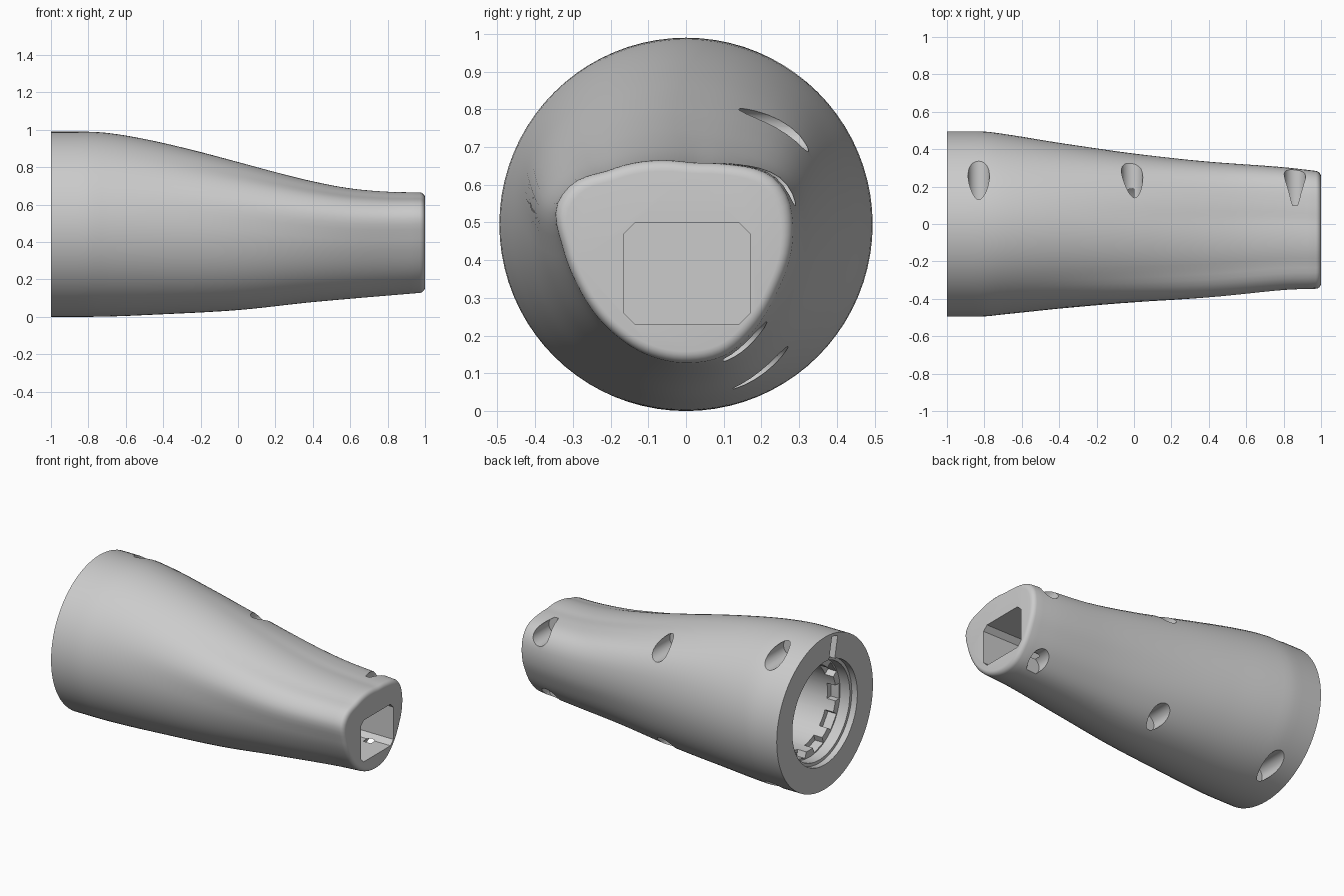
import bpy, bmesh, math
from mathutils import Matrix, Vector

if "Cube" in bpy.data.objects:
    bpy.data.objects.remove(bpy.data.objects["Cube"])

grey = bpy.data.materials.new("light_grey")
grey.use_nodes = True
grey.diffuse_color = (0.6, 0.6, 0.6, 1)
grey.node_tree.nodes["Principled BSDF"].inputs["Base Color"].default_value = (0.6, 0.6, 0.6, 1)

SIDES = 80
AXIS_Z = 0.495


def loft(name, rings):
    """Closed solid through a list of equal-length point rings."""
    bm = bmesh.new()
    loops = [[bm.verts.new(p) for p in ring] for ring in rings]
    n = len(loops[0])
    for a, b in zip(loops, loops[1:]):
        for i in range(n):
            j = (i + 1) % n
            bm.faces.new((a[i], a[j], b[j], b[i]))
    bm.faces.new(loops[0])
    bm.faces.new(loops[-1])
    bmesh.ops.recalc_face_normals(bm, faces=bm.faces)
    mesh = bpy.data.meshes.new(name)
    bm.to_mesh(mesh)
    bm.free()
    mesh.materials.append(grey)
    obj = bpy.data.objects.new(name, mesh)
    bpy.context.collection.objects.link(obj)
    return obj


def smooth_at(keys, x):
    """Monotone-looking cubic interpolation of (x, value) keys."""
    if x <= keys[0][0]:
        return keys[0][1]
    for i in range(len(keys) - 1):
        (x0, v0), (x1, v1) = keys[i], keys[i + 1]
        if x <= x1:
            p = keys[max(i - 1, 0)]
            q = keys[min(i + 2, len(keys) - 1)]
            h, t = x1 - x0, (x - x0) / (x1 - x0)
            m0 = 0 if i == 0 else (v1 - p[1]) / (x1 - p[0]) * h
            m1 = (q[1] - v0) / (q[0] - x0) * h
            return (v0 * (2*t**3 - 3*t**2 + 1) + m0 * (t**3 - 2*t**2 + t)
                    + v1 * (3*t**2 - 2*t**3) + m1 * (t**3 - t**2))
    return keys[-1][1]


# Rounded triangular outline of the narrow end (y, z)
END = [(0, .66), (-.2, .64), (-.29, .61), (-.33, .57), (-.345, .53), (-.325, .43),
       (-.28, .32), (-.2, .215), (-.1, .15), (0, .13), (.1, .15), (.18, .22),
       (.24, .32), (.275, .42), (.28, .5), (.265, .57), (.22, .625), (.1, .655)]
MID = Vector((-.0325, .395))
polar = sorted((math.atan2(z - MID.y, y - MID.x), math.hypot(y - MID.x, z - MID.y)) for y, z in END)
polar = ([(a - math.tau, r) for a, r in polar[-3:]] + polar
         + [(a + math.tau, r) for a, r in polar[:3]])
angles = [-math.pi + math.tau * i / SIDES for i in range(SIDES)]
end_unit = []
for a in angles:
    r = smooth_at(polar, a)
    end_unit.append((r * math.cos(a) / .3125, r * math.sin(a) / .265))

# Side and height profiles along the length
TOP = [(-.85, .99), (-.7, .983), (-.5, .95), (-.25, .892), (0, .825), (.2, .77),
       (.4, .72), (.6, .682), (.8, .664), (1, .66)]
BOTTOM = [(-.8, 0), (-.4, .013), (0, .035), (.4, .078), (1, .13)]
BACK = [(-.82, .495), (-.7, .482), (-.4, .436), (0, .38), (.4, .335), (.8, .303), (1, .28)]
FRONT = [(-.82, -.495), (-.7, -.484), (-.4, -.458), (0, -.43), (.4, -.398), (.8, -.353), (1, -.345)]


def body_ring(x, inset=0):
    t = min(max((x + .8) / 1.75, 0), 1)
    t = t * t * (3 - 2 * t)
    top, bot = smooth_at(TOP, x) - inset, smooth_at(BOTTOM, x) + inset
    back, front = smooth_at(BACK, x) - inset, smooth_at(FRONT, x) + inset
    ring = []
    for a, (u, v) in zip(angles, end_unit):
        u = math.cos(a) * (1 - t) + u * t
        v = math.sin(a) * (1 - t) + v * t
        ring.append((x, (back + front) / 2 + u * (back - front) / 2,
                     (top + bot) / 2 + v * (top - bot) / 2))
    return ring


rings = [body_ring(-1)] + [body_ring(-.9 + i * .0425) for i in range(44)]
for k in range(6):
    a = k / 5 * math.pi / 2
    rings.append(body_ring(.972 + .028 * math.sin(a), .028 * (1 - math.cos(a))))
body = loft("tapered_sleeve", rings)
cutters = []


def cylinder_cut(name, stations, start, rot=Matrix()):
    """Round cutter from (distance, radius) stations along a local x axis."""
    n = 48
    cutters.append(loft(name, [
        [start + (rot @ Vector((d, r * math.cos(math.tau * i / n), r * math.sin(math.tau * i / n))))
         for i in range(n)] for d, r in stations]))


def box_cut(name, lo, hi, turn=0):
    """Box cutter turned around the bore axis."""
    rot = Matrix.Rotation(turn, 4, 'X')
    pts = [(lo[1], lo[2]), (hi[1], lo[2]), (hi[1], hi[2]), (lo[1], hi[2])]
    cutters.append(loft(name, [[rot @ Vector((x, y, z)) + Vector((0, 0, AXIS_Z)) for y, z in pts]
                               for x in (lo[0], hi[0])]))


# Stepped round socket in the wide end
cylinder_cut("socket_cutter", [(-1.1, .335), (-.96, .335), (-.96, .315), (-.89, .315), (-.89, .27), (0, .27)],
             Vector((0, 0, AXIS_Z)))

# Locking notches around the socket ledge
for k in range(10):
    box_cut("notch_cutter", (-.92, -.05, .2), (-.83, .05, .305), math.tau * (k + .5) / 10)

# Shallow key slot in the wide end face
box_cut("key_slot_cutter", (-1.1, -.03, .3), (-.95, .03, .475), .22)

# Chamfered rectangular pocket in the narrow end
c = .03
y0, y1, z0, z1 = -.165, .17, .23, .5
pocket = [(y0 + c, z0), (y1 - c, z0), (y1, z0 + c), (y1, z1 - c),
          (y1 - c, z1), (y0 + c, z1), (y0, z1 - c), (y0, z0 + c)]
cutters.append(loft("pocket_cutter", [[(x, y, z) for y, z in pocket] for x in (.4, 1.1)]))

# Screw recesses along the back, an upper and a lower row
quarter = Matrix.Rotation(math.pi / 2, 4, 'Z')
for x, high, low in ((-.83, .915, .075), (-.01, .745, .115), (.86, .602, .18)):
    for z in (high, low):
        cylinder_cut("recess_cutter", [(.1, .057), (.7, .057)], Vector((x, 0, z)), quarter)

# Cut everything out of the sleeve
bpy.context.view_layer.objects.active = body
body.select_set(True)
for cutter in cutters:
    mod = body.modifiers.new("cut", 'BOOLEAN')
    mod.operation = 'DIFFERENCE'
    mod.solver = 'EXACT'
    mod.object = cutter
    bpy.ops.object.modifier_apply(modifier=mod.name)
    bpy.data.objects.remove(cutter)
bpy.ops.object.shade_smooth_by_angle(angle=math.radians(35))
